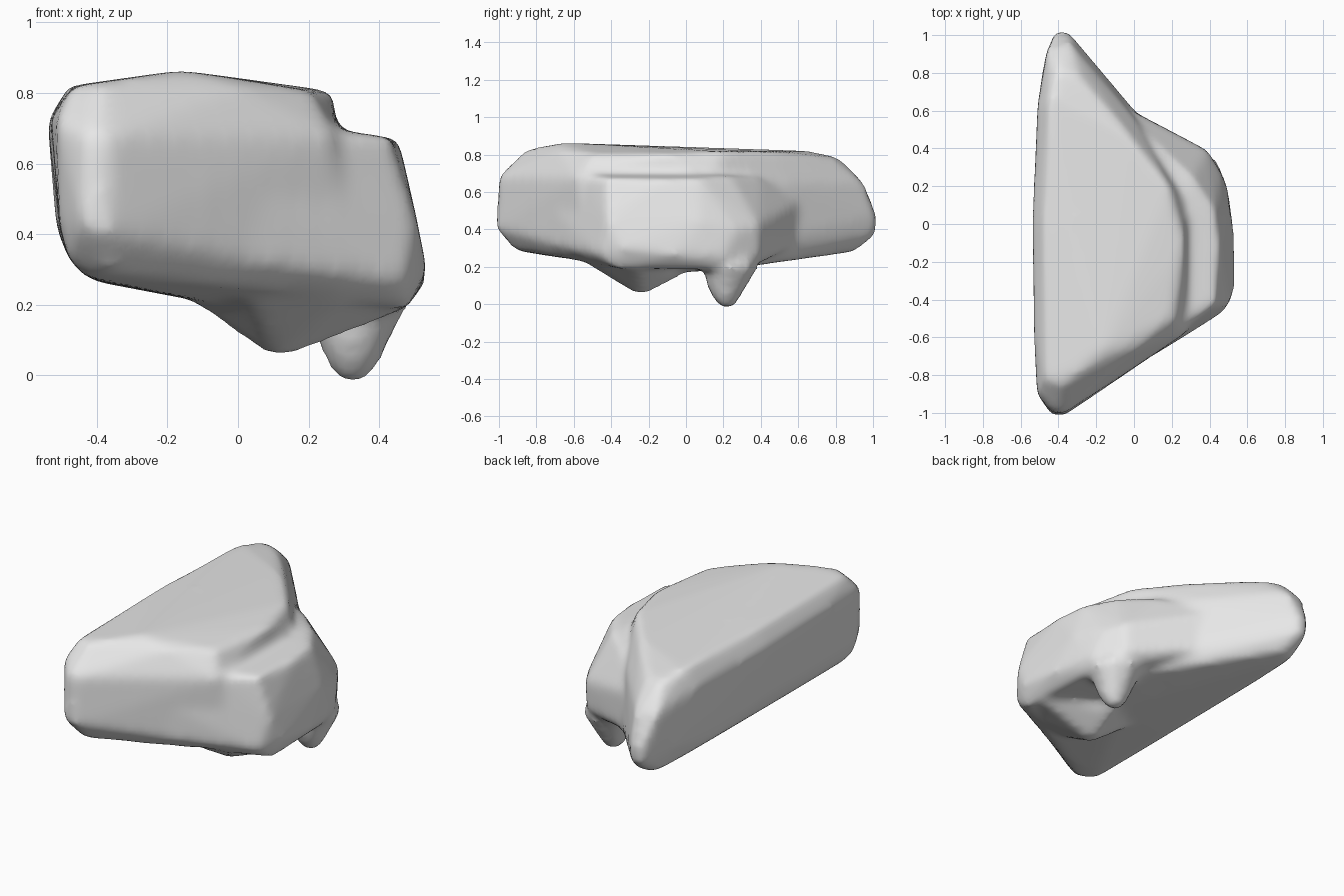
import bpy
import bmesh
import math

cube = bpy.data.objects.get("Cube")
if cube:
    bpy.data.objects.remove(cube, do_unlink=True)

stone = bpy.data.materials.new("pale_grey_stone")
stone.use_nodes = True
stone.diffuse_color = (0.8, 0.8, 0.8, 1)
stone.node_tree.nodes["Principled BSDF"].inputs["Base Color"].default_value = (0.8, 0.8, 0.8, 1)

bm = bmesh.new()


def add_hull(points):
    """Add one chunk of rock as the convex hull of a few corner points."""
    chunk = bmesh.new()
    for p in points:
        chunk.verts.new(p)
    result = bmesh.ops.convex_hull(chunk, input=chunk.verts[:])
    loose = {g for g in result["geom_interior"] + result["geom_unused"]
             if isinstance(g, bmesh.types.BMVert)}
    bmesh.ops.delete(chunk, geom=list(loose), context="VERTS")
    bmesh.ops.recalc_face_normals(chunk, faces=chunk.faces[:])
    temp = bpy.data.meshes.new("chunk")
    chunk.to_mesh(temp)
    chunk.free()
    bm.from_mesh(temp)
    bpy.data.meshes.remove(temp)


def ring(x, y, z, radius, count=8):
    """A level circle of points."""
    return [(x + radius * math.cos(i * math.tau / count),
             y + radius * math.sin(i * math.tau / count), z) for i in range(count)]


# Long wedge with a flat side, from its crown down to its underside
crown = [(-.45, .66, .82), (-.41, .82, .785), (-.29, .78, .785), (-.02, .46, .815),
         (.19, .2, .815), (.27, -.1, .805), (.21, -.5, .805), (0, -.67, .82),
         (-.16, -.68, .865), (-.38, -.85, .83), (-.47, -.82, .82), (-.48, 0, .82)]
upper = [(-.54, 0, .72), (-.53, -.6, .73), (-.515, -.9, .72), (-.43, -1, .68),
         (-.37, -1, .68), (.27, -.58, .68), (-.515, .6, .71), (-.46, .93, .65),
         (-.33, .95, .65), (0, .56, .65), (.28, .12, .65)]
lower = [(-.505, -.88, .42), (-.48, -.88, .33), (-.44, -1.01, .42), (-.37, -1.015, .4),
         (.3, -.55, .28), (-.515, 0, .42), (-.48, .4, .33), (-.485, .8, .42),
         (-.42, 1.02, .47), (-.35, 1.02, .47), (-.42, 1.01, .37), (-.35, 1.01, .37),
         (0, .58, .4), (.3, .25, .3)]
base = [(-.43, -.84, .275), (-.36, -.92, .29), (-.42, .87, .28), (-.33, .9, .28),
        (0, .5, .23), (.3, .2, .18), (.1, -.62, .24), (-.4, -.2, .265), (.1, 0, .17)]
add_hull(crown + upper + lower + base)

# Lower shoulder on the narrow side, running into both long faces
shelf = [(.455, -.12, .67), (.43, -.43, .675), (.43, .07, .67), (.31, .24, .69),
         (.25, -.56, .7), (.14, .4, .68)]
flank = [(.505, .08, .45), (.505, -.42, .45), (.39, .39, .42), (.2, .485, .45),
         (.465, .27, .4), (-.05, .62, .55), (-.12, -.83, .62)]
foot = [(.535, -.34, .3), (.53, -.05, .26), (.47, -.47, .26), (.495, .2, .25),
        (.38, .39, .25), (.48, -.38, .19), (.46, .15, .185), (.33, .35, .195),
        (-.05, .62, .33), (-.12, -.83, .34), (.05, -.6, .24), (0, .2, .2)]
add_hull(shelf + flank + foot)

# Broad keel under the front and a blunt knob under the back
add_hull(ring(.115, -.24, .058, .03)
         + [(-.12, -.2, .2), (.02, -.6, .26), (.3, -.5, .22), (.47, -.25, .18),
            (.12, -.02, .155), (.1, -.2, .4)])
add_hull(ring(.325, .22, -.022, .035) + ring(.325, .215, .03, .075)
         + ring(.325, .205, .1, .1) + ring(.335, .24, .2, .15) + ring(.3, .2, .35, .12))

mesh = bpy.data.meshes.new("rock")
bm.to_mesh(mesh)
bm.free()
mesh.materials.append(stone)
rock = bpy.data.objects.new("rock", mesh)
bpy.context.scene.collection.objects.link(rock)

# Fuse the chunks and weather their edges
fuse = rock.modifiers.new("fuse", "REMESH")
fuse.mode = "VOXEL"
fuse.voxel_size = 0.024
fuse.use_smooth_shade = True
wear = rock.modifiers.new("wear", "SMOOTH")
wear.factor = 0.5
wear.iterations = 10
